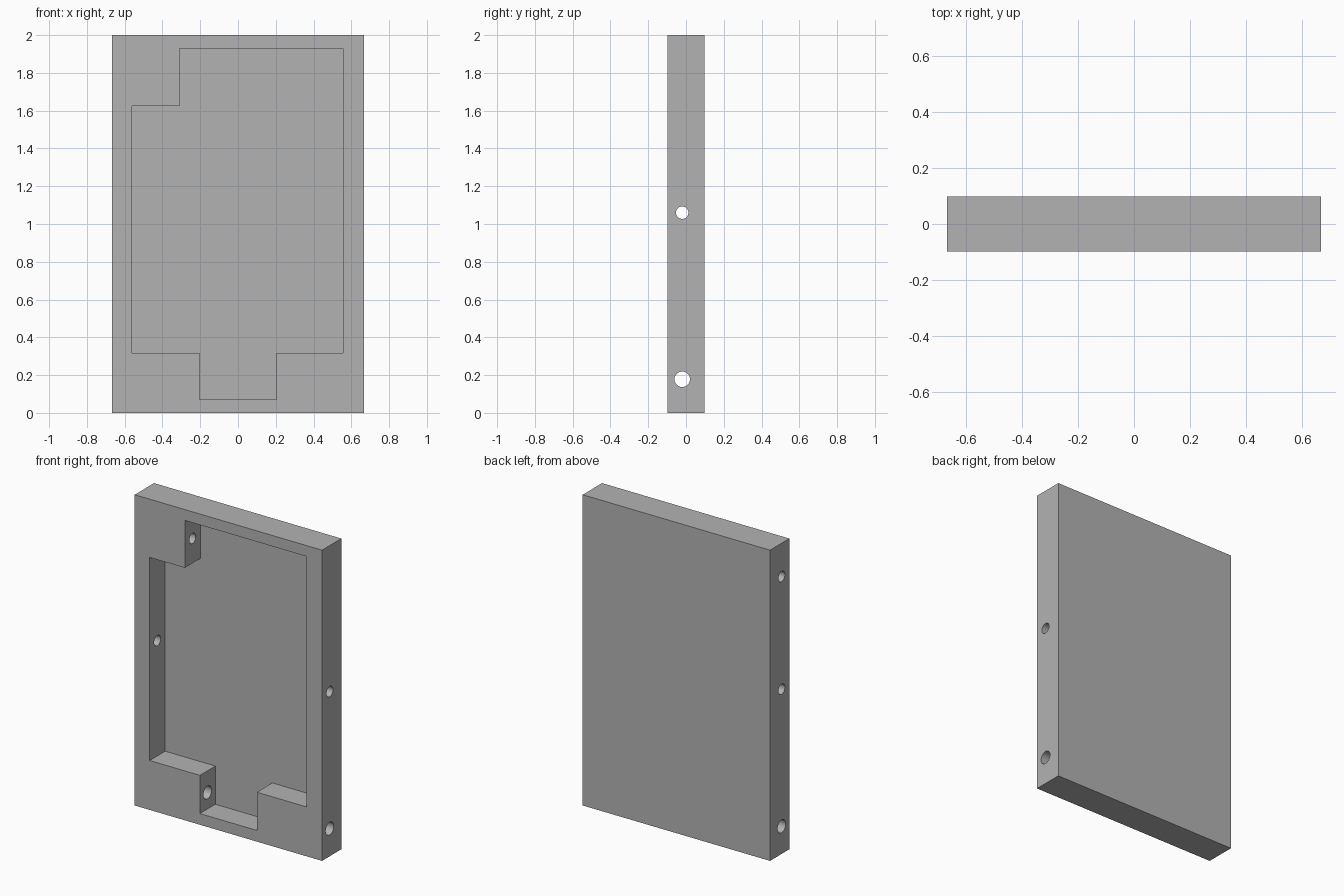
import bpy, bmesh, math

if "Cube" in bpy.data.objects:
    bpy.data.objects.remove(bpy.data.objects["Cube"], do_unlink=True)

HALF_W, HALF_T, HEIGHT = 0.667, 0.098, 2.0
POCKET_BACK = 0.059
HOLE_Y = -0.02

grey = bpy.data.materials.new("plain_grey")
grey.use_nodes = True
colour = (0.45, 0.45, 0.45, 1)
grey.diffuse_color = colour
grey.node_tree.nodes["Principled BSDF"].inputs["Base Color"].default_value = colour


def prism(name, outline, y0, y1):
    """Extrude an x-z outline from y0 to y1."""
    bm = bmesh.new()
    face = bm.faces.new([bm.verts.new((x, y0, z)) for x, z in outline])
    new = bmesh.ops.extrude_face_region(bm, geom=[face])["geom"]
    moved = [v for v in new if isinstance(v, bmesh.types.BMVert)]
    bmesh.ops.translate(bm, verts=moved, vec=(0, y1 - y0, 0))
    bmesh.ops.recalc_face_normals(bm, faces=bm.faces)
    mesh = bpy.data.meshes.new(name)
    bm.to_mesh(mesh)
    bm.free()
    mesh.materials.append(grey)
    obj = bpy.data.objects.new(name, mesh)
    bpy.context.collection.objects.link(obj)
    return obj


def drill(name, z, radius, x0, x1):
    """Round cutter running along x."""
    bpy.ops.mesh.primitive_cylinder_add(
        vertices=48, radius=radius, depth=x1 - x0,
        location=((x0 + x1) / 2, HOLE_Y, z), rotation=(0, math.pi / 2, 0))
    obj = bpy.context.object
    obj.name = name
    obj.data.materials.append(grey)
    return obj


# Slab
tray = prism("tray", [(-HALF_W, 0), (HALF_W, 0), (HALF_W, HEIGHT), (-HALF_W, HEIGHT)],
             -HALF_T, HALF_T)

# Stepped pocket, open to the front
pocket = prism("pocket_cutter", [
    (-0.56, 0.318), (-0.203, 0.318), (-0.203, 0.072), (0.203, 0.072),
    (0.203, 0.318), (0.557, 0.318), (0.557, 1.93), (-0.31, 1.93),
    (-0.31, 1.625), (-0.56, 1.625)], -0.2, POCKET_BACK)

# Side holes: two through both walls, one through the corner block
cutters = [
    pocket,
    drill("lower_hole_cutter", 0.178, 0.041, -0.8, 0.8),
    drill("middle_hole_cutter", 1.06, 0.033, -0.8, 0.8),
    drill("upper_hole_cutter", 1.785, 0.033, -0.8, 0),
]

bpy.ops.object.select_all(action='DESELECT')
bpy.context.view_layer.objects.active = tray
tray.select_set(True)
for cutter in cutters:
    cutter.hide_render = True
    mod = tray.modifiers.new(cutter.name, 'BOOLEAN')
    mod.operation = 'DIFFERENCE'
    mod.solver = 'EXACT'
    mod.object = cutter
    bpy.ops.object.modifier_apply(modifier=mod.name)
    bpy.data.objects.remove(cutter, do_unlink=True)

bpy.ops.object.shade_smooth_by_angle(angle=math.radians(30))
